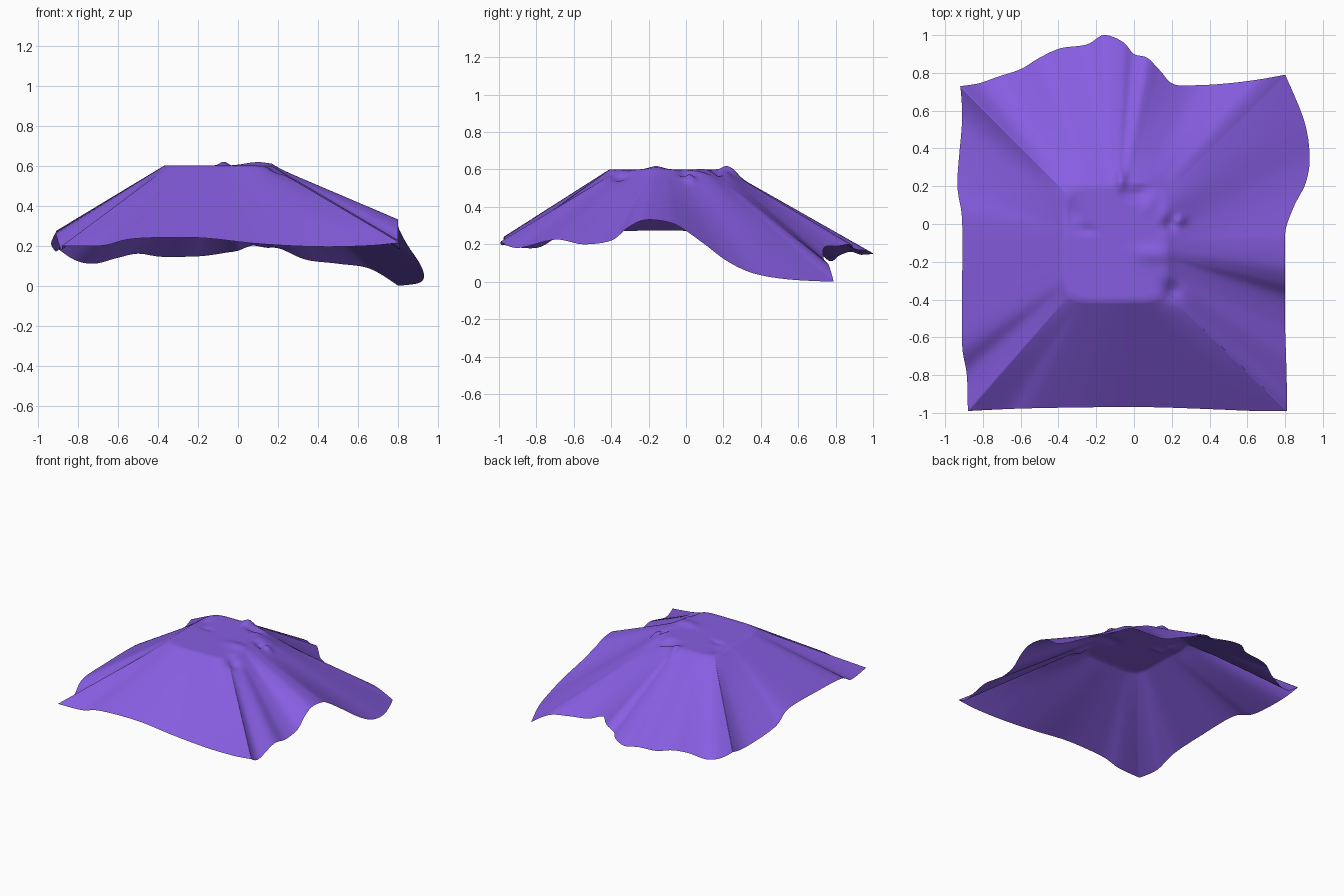
import bpy, bmesh, math
from mathutils import Vector

if "Cube" in bpy.data.objects:
    bpy.data.objects.remove(bpy.data.objects["Cube"])

# Hem of the draped cloth, counter-clockwise from the front left corner
HEM = [Vector(p) for p in (
    (-.88, -.99, .20), (-.68, -.98, .20), (-.52, -.975, .235), (-.2, -.97, .24),
    (.1, -.97, .21), (.4, -.98, .195), (.65, -.99, .20), (.81, -.99, .215),
    (.81, -.9, .18), (.805, -.7, .225), (.80, -.55, .20), (.80, -.40, .22),
    (.80, -.31, .29), (.80, -.22, .33), (.80, -.1, .32), (.805, -.02, .285),
    (.85, .1, .20), (.91, .22, .11), (.93, .36, .045), (.90, .55, .012),
    (.80, .79, .0), (.66, .765, .085), (.5, .745, .11), (.34, .735, .13),
    (.21, .74, .185), (.14, .81, .19), (.07, .88, .2), (.0, .90, .175),
    (-.06, .965, .165), (-.16, 1.0, .15), (-.25, .95, .145), (-.39, .93, .145),
    (-.5, .88, .16), (-.6, .82, .14), (-.72, .78, .11), (-.82, .745, .13),
    (-.92, .73, .20), (-.91, .55, .17), (-.935, .22, .21), (-.91, .02, .27),
    (-.91, -.35, .27), (-.91, -.64, .255), (-.885, -.8, .18))]
CORNERS = {0, 7, 20, 36}
CENTRE = Vector((-.1, -.1, .6))
HALF = (.27, .31)
# Small crumples near the top: x, y, height, spread x, spread y
CRUMPLES = ((.10, -.16, .018, .09, .05), (.19, .0, -.03, .035, .04),
            (.03, .17, -.03, .07, .03), (-.07, .24, .03, .03, .05),
            (-.32, .06, -.018, .04, .07), (-.25, -.03, -.012, .05, .025),
            (.2, -.35, -.03, .05, .05), (.08, .1, .012, .03, .05),
            (.24, .02, .025, .03, .03))


def tangent(i):
    n = len(HEM)
    return Vector() if i % n in CORNERS else (HEM[(i + 1) % n] - HEM[(i - 1) % n]) / 2


def hem_points(steps):
    pts = []
    for i, a in enumerate(HEM):
        b = HEM[(i + 1) % len(HEM)]
        for k in range(steps):
            t = k / steps
            pts.append(a * (2*t**3 - 3*t*t + 1) + tangent(i) * (t**3 - 2*t*t + t)
                       + b * (3*t*t - 2*t**3) + tangent(i + 1) * (t**3 - t*t))
    return pts


def shoulder(p):
    # Rounded-rectangle rim of the flat top, in the direction of p
    d = p - CENTRE
    r = (abs(d.x / HALF[0])**6 + abs(d.y / HALF[1])**6) ** (-1 / 6)
    s = Vector((CENTRE.x + d.x * r, CENTRE.y + d.y * r, .6))
    # The back right corner sags below the top
    s.z -= .05 * math.exp(-((s.x - .17)**2 + (s.y - .21)**2) / .012)
    return s


def crumple(p):
    return sum(h * math.exp(-((p.x - x) / a)**2 - ((p.y - y) / b)**2)
               for x, y, h, a, b in CRUMPLES)


# Draped cloth: flat top rings, then straight slopes down to the hem
bm = bmesh.new()
outer = hem_points(6)
inner = [shoulder(p) for p in outer]
levels = [i / 10 for i in range(1, 11)] + [1 + i / 36 for i in range(1, 37)]
rings = []
for t in levels:
    ring = []
    for p, s in zip(outer, inner):
        q = CENTRE.lerp(s, t) if t <= 1 else s.lerp(p, t - 1)
        if t < 1:
            q.z = .6 + (s.z - .6) * t**5
        q.z += crumple(q)
        ring.append(bm.verts.new(q))
    rings.append(ring)
n = len(outer)
mid = bm.verts.new(CENTRE + Vector((0, 0, crumple(CENTRE))))
for j in range(n):
    k = (j + 1) % n
    bm.faces.new((mid, rings[0][j], rings[0][k]))
    for a, b in zip(rings, rings[1:]):
        bm.faces.new((a[j], b[j], b[k], a[k]))
for f in bm.faces:
    f.smooth = True
mesh = bpy.data.meshes.new("draped_cloth")
bm.to_mesh(mesh)
bm.free()
cloth = bpy.data.objects.new("draped_cloth", mesh)
bpy.context.collection.objects.link(cloth)

# Purple fabric
mat = bpy.data.materials.new("purple_fabric")
mat.diffuse_color = (.24, .11, .75, 1)
mat.use_nodes = True
mat.node_tree.nodes["Principled BSDF"].inputs["Base Color"].default_value = mat.diffuse_color
mesh.materials.append(mat)
